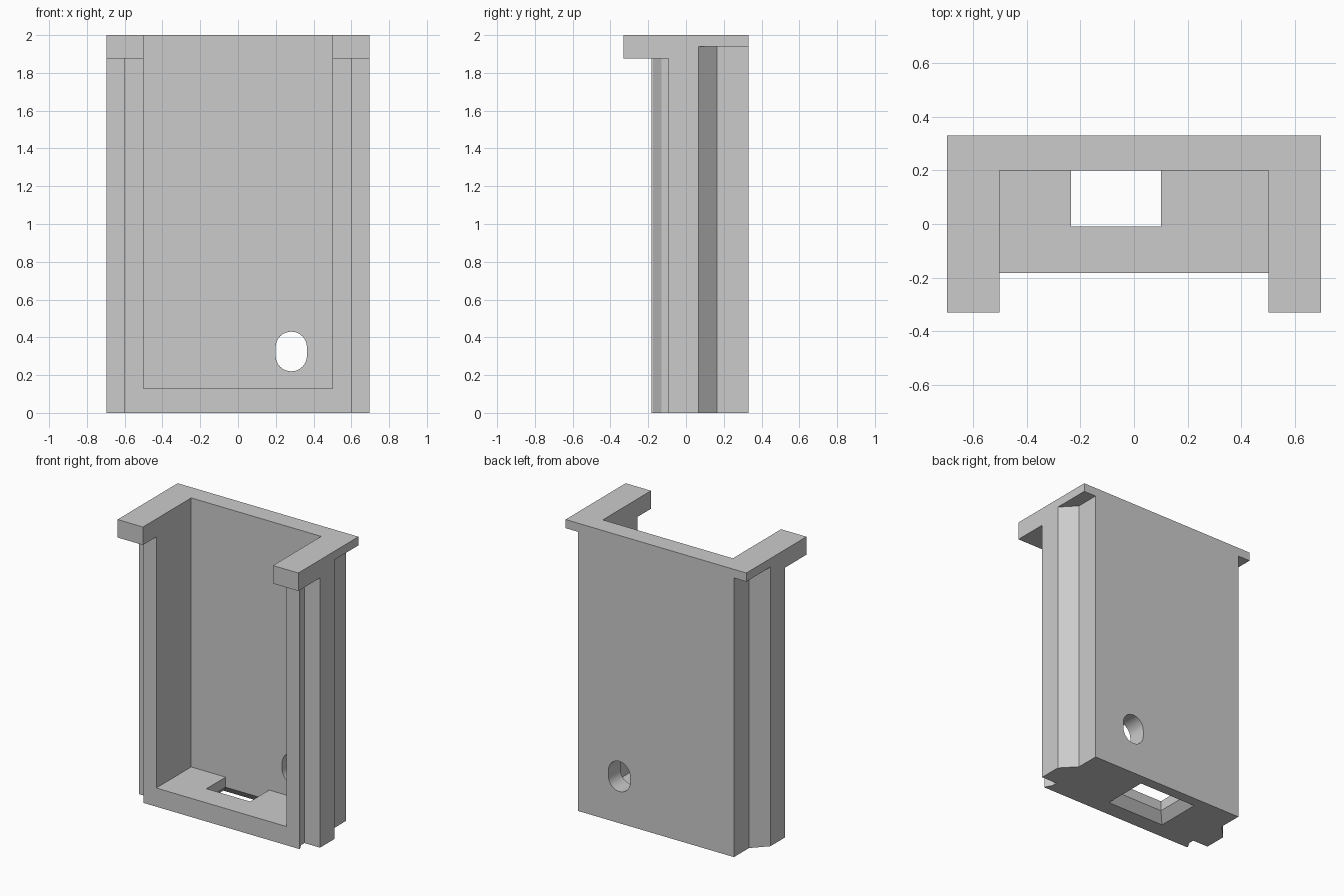
import bpy, bmesh, math

cube = bpy.data.objects.get("Cube")
if cube:
    bpy.data.objects.remove(cube, do_unlink=True)

mat = bpy.data.materials.new("plain grey")
mat.use_nodes = True
GREY = (0.6, 0.6, 0.6, 1)
mat.diffuse_color = GREY
mat.node_tree.nodes["Principled BSDF"].inputs["Base Color"].default_value = GREY


def loft(name, rings):
    """Closed solid through a list of rings with equal point counts."""
    bm = bmesh.new()
    loops = [[bm.verts.new(p) for p in ring] for ring in rings]
    n = len(loops[0])
    for a, b in zip(loops, loops[1:]):
        for i in range(n):
            j = (i + 1) % n
            bm.faces.new((a[i], a[j], b[j], b[i]))
    bm.faces.new(loops[0][::-1])
    bm.faces.new(loops[-1])
    bmesh.ops.recalc_face_normals(bm, faces=bm.faces[:])
    mesh = bpy.data.meshes.new(name)
    bm.to_mesh(mesh)
    bm.free()
    mesh.materials.append(mat)
    obj = bpy.data.objects.new(name, mesh)
    bpy.context.collection.objects.link(obj)
    return obj


def rect(x0, x1, y0, y1, z):
    return [(x0, y0, z), (x1, y0, z), (x1, y1, z), (x0, y1, z)]


def combine(target, tool, operation):
    mod = target.modifiers.new(operation.lower(), "BOOLEAN")
    mod.operation = operation
    mod.solver = "EXACT"
    mod.object = tool
    bpy.context.view_layer.objects.active = target
    bpy.ops.object.modifier_apply(modifier=mod.name)
    bpy.data.objects.remove(tool, do_unlink=True)


# Body: mirrored plan profile with rail grooves and bevelled rear corners
half = [(0.6, -0.183), (0.6, -0.175), (0.575, -0.13), (0.575, -0.092),
        (0.695, -0.092), (0.695, 0.065), (0.6, 0.165), (0.6, 0.33)]
plan = half + [(-x, y) for x, y in reversed(half)]
body = loft("housing", [[(x, y, z) for x, y in plan] for z in (0, 1.97)])

# Top collar: stepped side profile, thicker at the front
side = [(-0.33, 2), (0.33, 2), (0.33, 1.94), (-0.08, 1.94), (-0.08, 1.875), (-0.33, 1.875)]
collar = loft("collar", [[(x, y, z) for y, z in side] for x in (-0.695, 0.695)])
combine(body, collar, "UNION")

# Cavity open to the front and top
cavity = loft("cavity_cutter", [rect(-0.5, 0.5, -0.5, 0.2, z) for z in (0.13, 2.2)])
combine(body, cavity, "DIFFERENCE")

# Floor opening, flared towards the underside
rings = [rect(-0.235 - f, 0.1 + f, -0.01 - f, 0.2 + f, z)
         for z, f in ((-0.01, 0.065), (0.06, 0), (0.2, 0))]
combine(body, loft("floor_opening_cutter", rings), "DIFFERENCE")

# Rounded slot through the rear wall
R, STEPS = 0.083, 16
slot = []
for centre, start in ((0.347, 0), (0.303, math.pi)):
    for i in range(STEPS + 1):
        a = start + math.pi * i / STEPS
        slot.append((0.282 + R * math.cos(a), centre + R * math.sin(a)))
cutter = loft("rear_slot_cutter", [[(x, y, z) for x, z in slot] for y in (0.1, 0.5)])
combine(body, cutter, "DIFFERENCE")

# Single colour and crisp edges
body.data.materials.clear()
body.data.materials.append(mat)
for poly in body.data.polygons:
    poly.material_index = 0
bpy.ops.object.select_all(action="DESELECT")
body.select_set(True)
bpy.context.view_layer.objects.active = body
bpy.ops.object.shade_smooth_by_angle(angle=math.radians(20))
